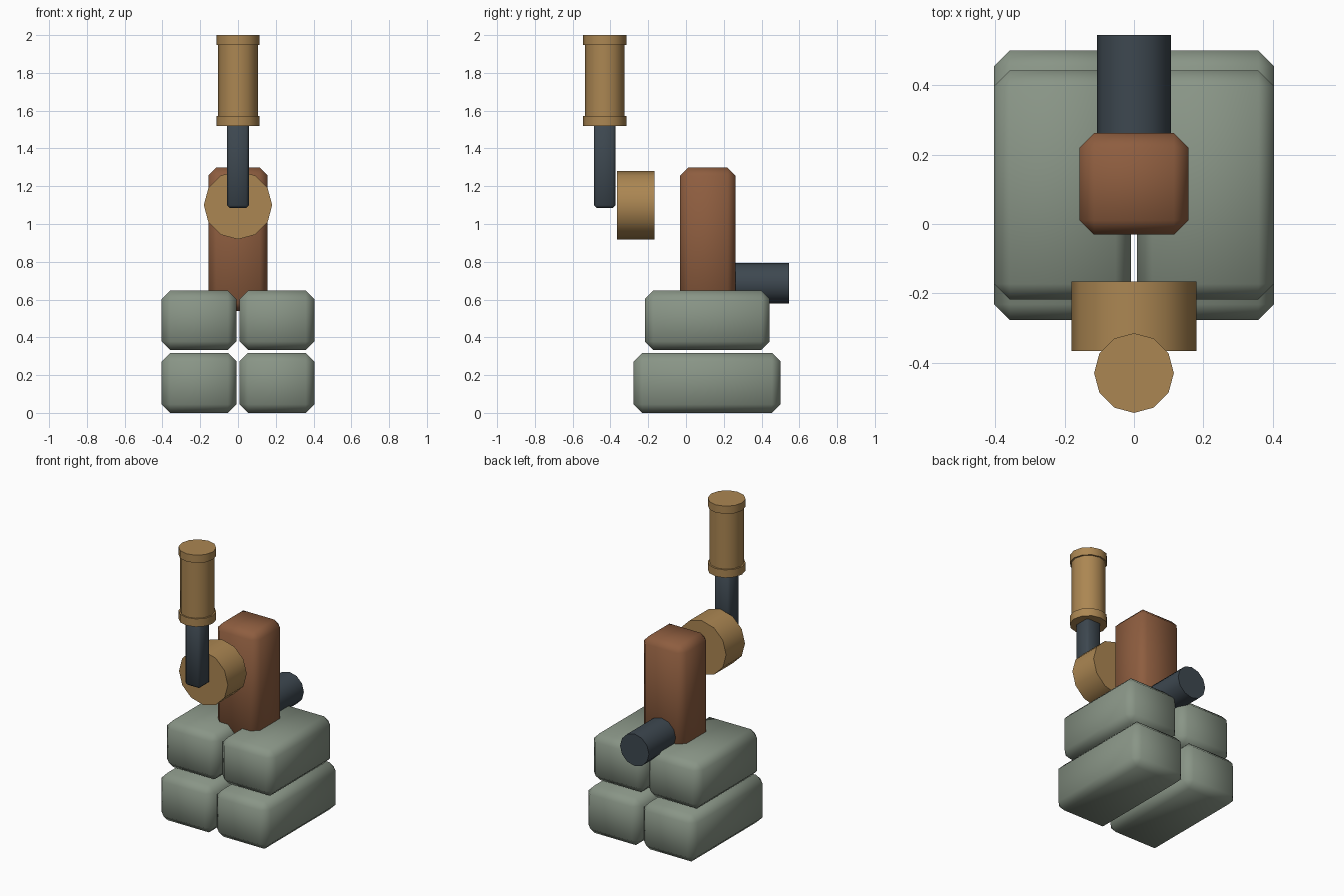
import bpy, bmesh, math
from mathutils import Matrix, Vector

if "Cube" in bpy.data.objects:
    bpy.data.objects.remove(bpy.data.objects["Cube"])


def material(name, rgb):
    m = bpy.data.materials.new(name)
    m.diffuse_color = (*rgb, 1)
    m.use_nodes = True
    m.node_tree.nodes["Principled BSDF"].inputs["Base Color"].default_value = m.diffuse_color
    return m


stone = material("grey green stone", (0.25, 0.30, 0.24))
brown = material("rust brown", (0.27, 0.11, 0.05))
tan = material("brass tan", (0.41, 0.24, 0.085))
slate = material("dark slate", (0.047, 0.064, 0.08))


def finish(bm, name, mat):
    bmesh.ops.recalc_face_normals(bm, faces=bm.faces)
    me = bpy.data.meshes.new(name)
    bm.to_mesh(me)
    bm.free()
    me.materials.append(mat)
    ob = bpy.data.objects.new(name, me)
    bpy.context.collection.objects.link(ob)
    return ob


def chamfer_box(name, lo, hi, bevel, mat):
    """Box between two corners with one-step bevels, shaded fully smooth."""
    lo, hi = Vector(lo), Vector(hi)
    bm = bmesh.new()
    bmesh.ops.create_cube(bm, size=1, matrix=Matrix.Translation((lo + hi) / 2)
                          @ Matrix.Diagonal((*(hi - lo), 1)))
    bmesh.ops.bevel(bm, geom=bm.edges[:], offset=bevel, segments=1,
                    affect='EDGES', clamp_overlap=True)
    for f in bm.faces:
        f.smooth = True
    return finish(bm, name, mat)


def lathe(name, profile, mat, origin, axis='Z', sides=12):
    """Closed turned solid from (radius, distance) points along an axis."""
    bm = bmesh.new()
    rings = [[bm.verts.new((r * math.cos(2 * math.pi * i / sides),
                            r * math.sin(2 * math.pi * i / sides), d))
              for i in range(sides)] for r, d in profile]
    for a, b in zip(rings, rings[1:]):
        for i in range(sides):
            j = (i + 1) % sides
            bm.faces.new((a[i], a[j], b[j], b[i]))
    bm.faces.new(rings[0][::-1])
    bm.faces.new(rings[-1])
    m = Matrix.Translation(origin)
    if axis == 'Y':
        m = m @ Matrix.Rotation(-math.pi / 2, 4, 'X')
    bm.transform(m)
    ob = finish(bm, name, mat)
    bpy.ops.object.select_all(action='DESELECT')
    ob.select_set(True)
    bpy.context.view_layer.objects.active = ob
    bpy.ops.object.shade_smooth_by_angle(angle=math.radians(40))
    return ob


# Two layers of stone blocks, left and right
for layer, y0, y1, z0, z1 in (("lower", -0.277, 0.5, 0.0, 0.318),
                              ("upper", -0.218, 0.443, 0.333, 0.647)):
    for side, x0, x1 in (("left", -0.404, -0.008), ("right", 0.008, 0.404)):
        chamfer_box(f"{layer}_block_{side}", (x0, y0, z0), (x1, y1, z1), 0.045, stone)

# Upright body
chamfer_box("body", (-0.157, -0.031, 0.54), (0.157, 0.262, 1.298), 0.042, brown)

# Barrel sticking out of the back of the body
lathe("rear_barrel", [(0.107, 0), (0.107, 0.345)], slate, (0, 0.2, 0.686), 'Y')

# Thick hub disc in front of the body
lathe("hub_disc", [(0.181, 0), (0.181, 0.2)], tan, (0, -0.366, 1.1), 'Y')

# Crank shaft and its collared handle
chamfer_box("crank_shaft", (-0.057, -0.488, 1.085), (0.057, -0.373, 1.56), 0.014, slate)
lathe("handle_grip", [(0.115, 1.52), (0.115, 1.573), (0.105, 1.573),
                      (0.105, 1.948), (0.115, 1.948), (0.115, 2.0)],
      tan, (0, -0.43, 0))
